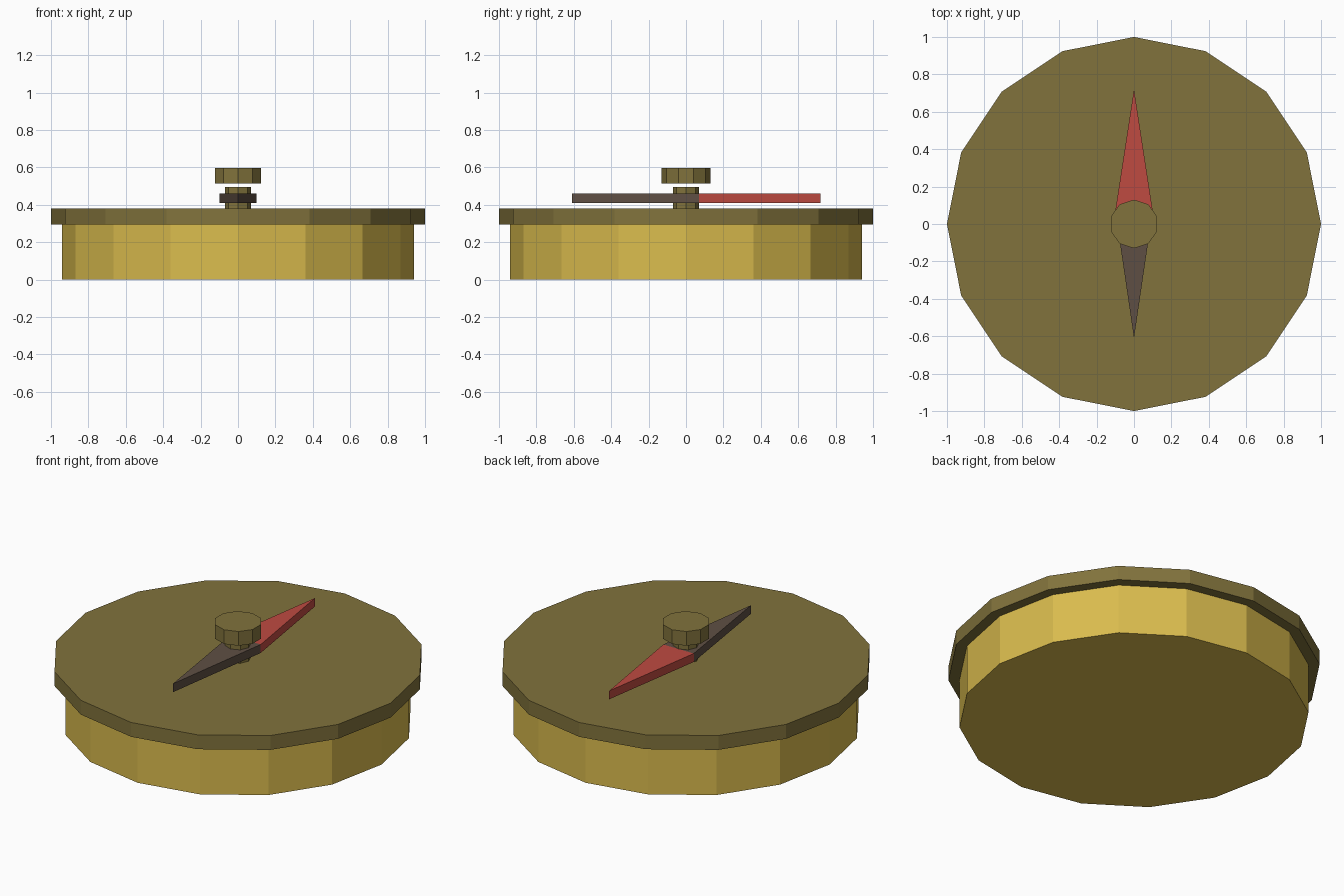
import bpy, bmesh
from math import sin, cos, tau

if "Cube" in bpy.data.objects:
    bpy.data.objects.remove(bpy.data.objects["Cube"])


def material(name, r, g, b):
    m = bpy.data.materials.new(name)
    m.diffuse_color = (r, g, b, 1)
    m.use_nodes = True
    m.node_tree.nodes["Principled BSDF"].inputs["Base Color"].default_value = m.diffuse_color
    return m


def prism(name, outline, z0, z1, mat):
    """Extrude a flat outline straight up from z0 to z1."""
    bm = bmesh.new()
    face = bm.faces.new([bm.verts.new((x, y, z0)) for x, y in outline])
    top = bmesh.ops.extrude_face_region(bm, geom=[face], use_keep_orig=True)["geom"]
    bmesh.ops.translate(bm, vec=(0, 0, z1 - z0),
                        verts=[v for v in top if isinstance(v, bmesh.types.BMVert)])
    bmesh.ops.recalc_face_normals(bm, faces=bm.faces)
    mesh = bpy.data.meshes.new(name)
    bm.to_mesh(mesh)
    bm.free()
    mesh.materials.append(mat)
    obj = bpy.data.objects.new(name, mesh)
    bpy.context.collection.objects.link(obj)
    return obj


def ngon(sides, radius):
    """Regular polygon with its first corner on +y."""
    return [(radius * sin(tau * i / sides), radius * cos(tau * i / sides))
            for i in range(sides)]


brass = material("brass", 0.70, 0.50, 0.075)
bronze = material("dark_bronze", 0.22, 0.17, 0.045)
red = material("red", 0.52, 0.07, 0.053)
dark = material("dark_steel", 0.113, 0.078, 0.057)

# Case and overhanging rim plate
prism("case_body", ngon(16, 0.94), 0, 0.295, brass)
prism("rim_plate", ngon(16, 1.0), 0.295, 0.38, bronze)

# Pivot post and the cap above it
prism("pivot_post", ngon(8, 0.07), 0.38, 0.495, bronze)
prism("pivot_cap", ngon(10, 0.13), 0.513, 0.597, bronze)

# Needle halves meeting at the widest point
for name, tip, mat in (("needle_north", 0.72, red), ("needle_south", -0.61, dark)):
    prism(name, [(-0.1, 0.07), (0.1, 0.07), (0, tip)], 0.41, 0.46, mat)
